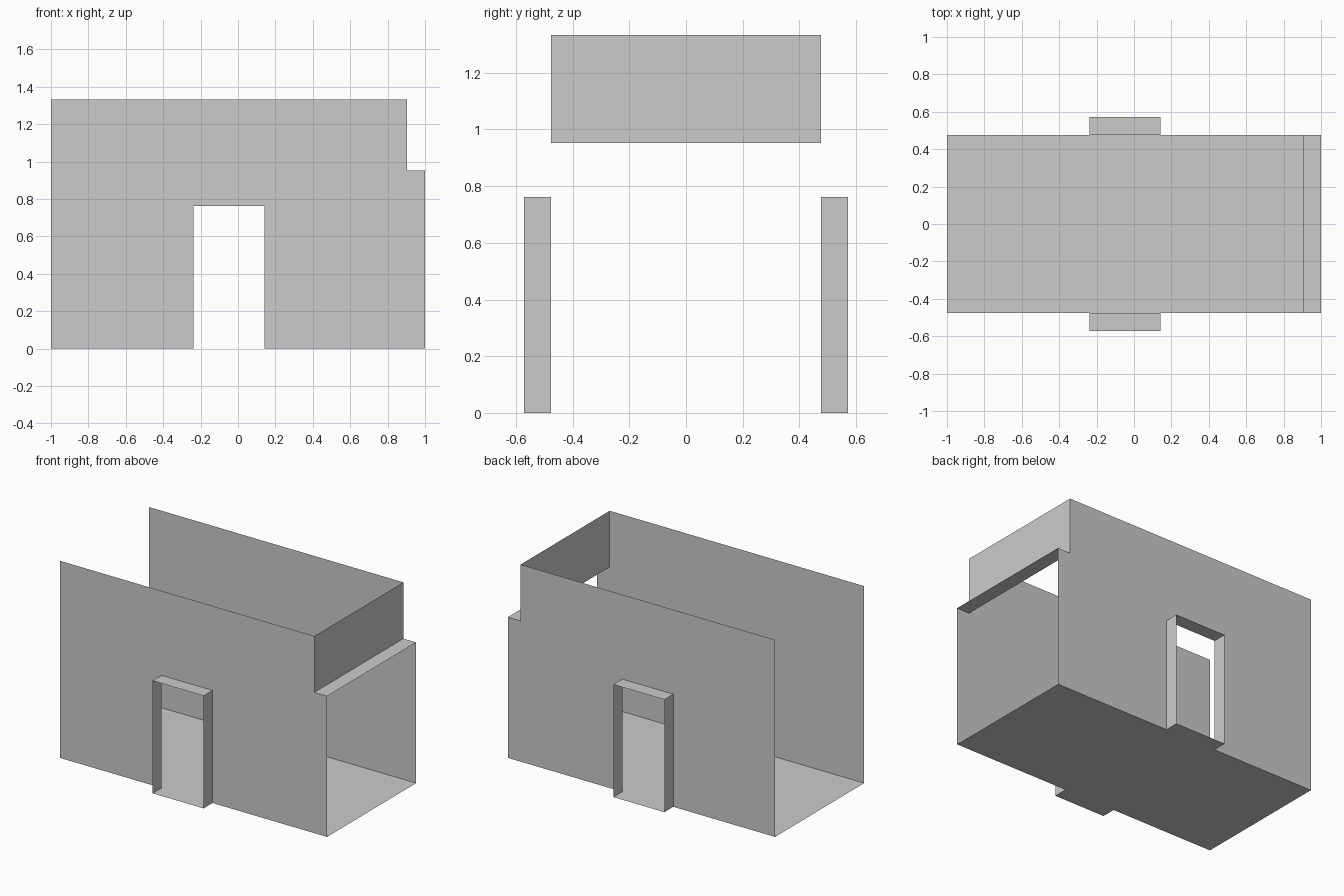
import bpy

cube = bpy.data.objects.get("Cube")
if cube:
    bpy.data.objects.remove(cube, do_unlink=True)

# The layout sits on a module of 21 units along the longest side
U = 2 / 21
LEFT, RIGHT, STEP = -10.5, 10.5, 9.5        # open end, stepped end, upper panel
HALF, PORCH = 5, 6                          # wall planes, outer door frames
LEDGE, TOP = 10, 14                         # heights
DOOR_A, DOOR_B, DOOR_H = -2.5, 1.5, 8       # door opening

grey = bpy.data.materials.new("plain_grey")
grey.use_nodes = True
colour = (0.6, 0.6, 0.6, 1)
grey.diffuse_color = colour
grey.node_tree.nodes["Principled BSDF"].inputs["Base Color"].default_value = colour


def sheet(name, points, faces=None):
    """Thin surface from module coordinates; one polygon unless faces are given."""
    mesh = bpy.data.meshes.new(name)
    verts = [(x * U, y * U, z * U) for x, y, z in points]
    mesh.from_pydata(verts, [], faces or [range(len(verts))])
    mesh.materials.append(grey)
    obj = bpy.data.objects.new(name, mesh)
    bpy.context.collection.objects.link(obj)
    return obj


# Floor
sheet("floor", [(LEFT, -HALF, 0), (RIGHT, -HALF, 0), (RIGHT, HALF, 0), (LEFT, HALF, 0)])

# Upper end panel and the ledge below it
sheet("upper_end_panel", [(STEP, -HALF, LEDGE), (STEP, HALF, LEDGE),
                          (STEP, HALF, TOP), (STEP, -HALF, TOP)])
sheet("end_ledge", [(STEP, -HALF, LEDGE), (RIGHT, -HALF, LEDGE),
                    (RIGHT, HALF, LEDGE), (STEP, HALF, LEDGE)])

# Long wall outline with the door notch and the step at the top
outline = [(LEFT, 0), (DOOR_A, 0), (DOOR_A, DOOR_H), (DOOR_B, DOOR_H), (DOOR_B, 0),
           (RIGHT, 0), (RIGHT, LEDGE), (STEP, LEDGE), (STEP, TOP), (LEFT, TOP)]
door = [(DOOR_A, 0), (DOOR_B, 0), (DOOR_B, DOOR_H), (DOOR_A, DOOR_H)]

for side, s in (("front", -1), ("back", 1)):
    order = outline if s < 0 else outline[::-1]
    sheet(side + "_wall", [(x, s * HALF, z) for x, z in order])

    # Door frame: threshold, two jambs and lintel as an open tube
    ring = door if s < 0 else door[::-1]
    points = [(x, s * d, z) for d in (HALF, PORCH) for x, z in ring]
    quads = [(i, i + 4, (i + 1) % 4 + 4, (i + 1) % 4) for i in range(4)]
    sheet(side + "_door_frame", points, quads)
